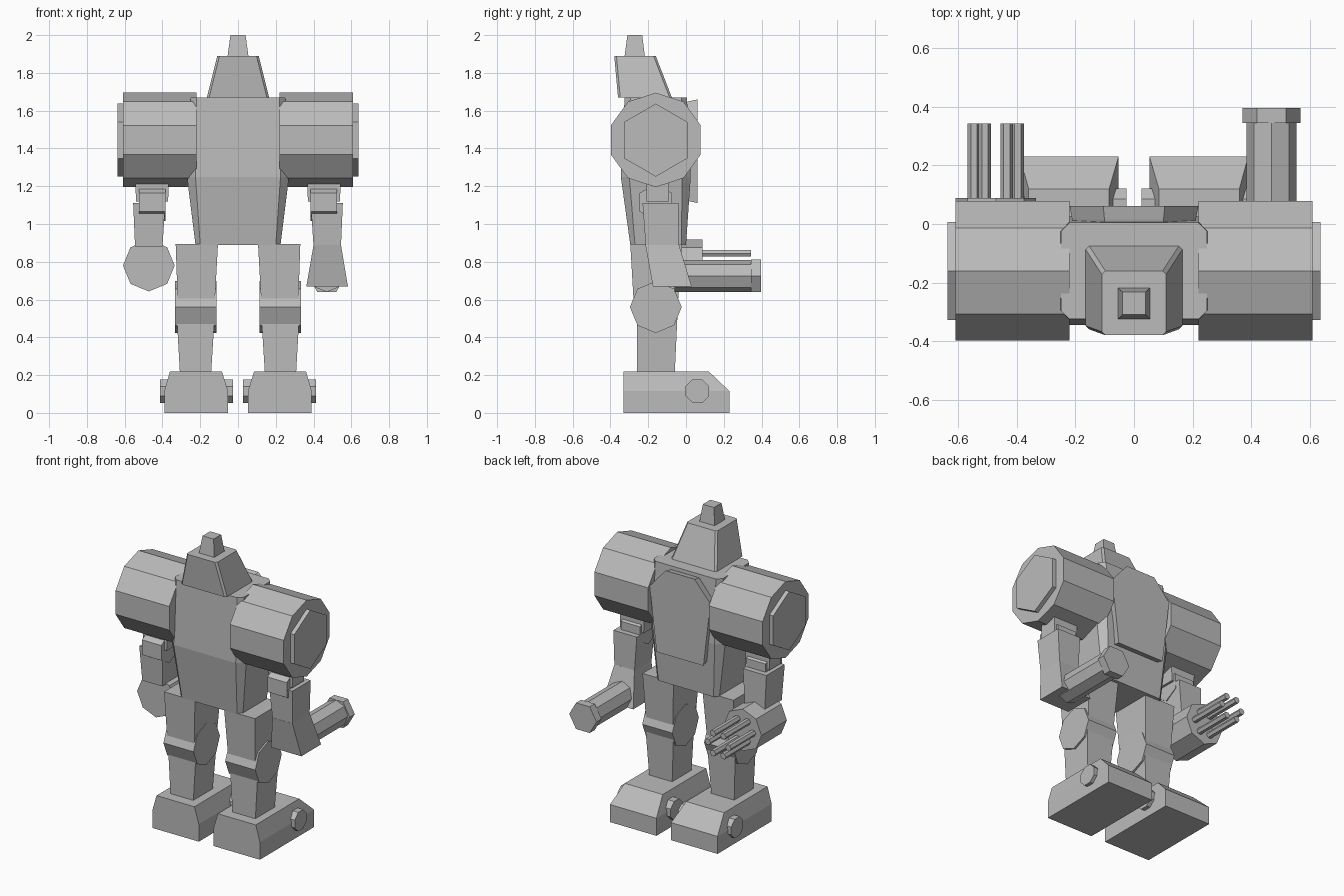
import bpy, bmesh
from math import cos, sin, pi
from mathutils import Vector

cube = bpy.data.objects.get("Cube")
if cube:
    bpy.data.objects.remove(cube, do_unlink=True)

grey = bpy.data.materials.new("plain grey")
grey.use_nodes = True
tone = (0.5, 0.5, 0.5, 1)
grey.diffuse_color = tone
grey.node_tree.nodes["Principled BSDF"].inputs["Base Color"].default_value = tone


def loft(name, rings):
    """Skin a stack of equal-sized rings and cap both ends."""
    bm = bmesh.new()
    loops = [[bm.verts.new(p) for p in ring] for ring in rings]
    for a, b in zip(loops, loops[1:]):
        for i in range(len(a)):
            j = (i + 1) % len(a)
            bm.faces.new((a[i], a[j], b[j], b[i]))
    bm.faces.new(loops[0])
    bm.faces.new(loops[-1])
    bmesh.ops.recalc_face_normals(bm, faces=bm.faces)
    mesh = bpy.data.meshes.new(name)
    bm.to_mesh(mesh)
    bm.free()
    mesh.materials.append(grey)
    obj = bpy.data.objects.new(name, mesh)
    bpy.context.collection.objects.link(obj)
    return obj


def rect(z, x0, x1, y0, y1, c=0.0):
    """Level rectangle at height z, with corners cut by c when given."""
    if not c:
        return [(x0, y0, z), (x1, y0, z), (x1, y1, z), (x0, y1, z)]
    return [(x0 + c, y0, z), (x1 - c, y0, z), (x1, y0 + c, z), (x1, y1 - c, z),
            (x1 - c, y1, z), (x0 + c, y1, z), (x0, y1 - c, z), (x0, y0 + c, z)]


def drum(name, axis, start, end, centre, radius, sides, phase=0.0):
    """Prism along x or y; centre is given in the other two axes."""
    rings = []
    for t in (start, end):
        ring = []
        for i in range(sides):
            a = 2 * pi * i / sides + phase
            u, v = centre[0] + radius * cos(a), centre[1] + radius * sin(a)
            ring.append((t, u, v) if axis == "x" else (u, t, v))
        rings.append(ring)
    return loft(name, rings)


def mirrored(obj, name):
    """Copy of a left part on the right side."""
    bm = bmesh.new()
    bm.from_mesh(obj.data)
    for v in bm.verts:
        v.co.x = -v.co.x
    bmesh.ops.reverse_faces(bm, faces=bm.faces)
    mesh = bpy.data.meshes.new(name)
    bm.to_mesh(mesh)
    bm.free()
    mesh.materials.append(grey)
    bpy.context.collection.objects.link(bpy.data.objects.new(name, mesh))


# Torso, head and antenna
loft("torso", [rect(0.89, -0.225, 0.225, -0.295, 0.0, 0.025),
               rect(1.25, -0.27, 0.27, -0.345, 0.025, 0.045),
               rect(1.67, -0.25, 0.25, -0.325, 0.005, 0.03)])
loft("head", [rect(1.67, -0.165, 0.165, -0.36, -0.075, 0.012),
              rect(1.89, -0.11, 0.11, -0.38, -0.16, 0.012)])
loft("antenna", [rect(1.89, -0.055, 0.055, -0.325, -0.218),
                 rect(2.0, -0.04, 0.04, -0.31, -0.232)])

# Back plate, slightly bevelled towards its outer face
half = [(0.105, 1.66), (0.22, 1.53), (0.17, 1.11)]
outline = half + [(-x, z) for x, z in reversed(half)]
mid = Vector((0, 1.4))
rings = []
for y, scale in ((-0.01, 0.93), (0.015, 0.96), (0.062, 1.0)):
    rings.append([(x * scale, y, mid.y + (z - mid.y) * scale) for x, z in outline])
loft("back_plate", rings)

# Left-side parts, each repeated on the right
parts = [
    drum("shoulder", "x", 0.22, 0.61, (-0.16, 1.445), 0.25, 10, pi / 2),
    drum("shoulder_cap", "x", 0.6, 0.637, (-0.16, 1.444), 0.193, 6, pi / 2),
    loft("upper_arm", [rect(1.12, 0.37, 0.54, -0.21, -0.09),
                       rect(1.28, 0.365, 0.545, -0.21, -0.09)]),
    drum("elbow", "x", 0.385, 0.525, (-0.16, 1.115), 0.098, 6, pi / 2),
    loft("forearm", [rect(0.88, 0.4, 0.545, -0.213, -0.037),
                     rect(1.11, 0.385, 0.555, -0.23, -0.04)]),
    loft("thigh", [rect(0.55, 0.125, 0.318, -0.275, -0.045),
                   rect(0.895, 0.106, 0.33, -0.295, -0.02)]),
    drum("knee", "x", 0.115, 0.333, (-0.16, 0.56), 0.137, 8),
    loft("shin", [rect(0.2, 0.143, 0.307, -0.26, -0.06),
                  rect(0.52, 0.123, 0.325, -0.26, -0.045)]),
    drum("ankle_bolt", "x", 0.026, 0.413, (0.06, 0.115), 0.067, 8, pi / 8),
    loft("foot", [rect(0.0, 0.053, 0.39, -0.33, 0.23),
                  rect(0.115, 0.053, 0.39, -0.33, 0.23),
                  rect(0.22, 0.085, 0.36, -0.33, 0.12)]),
]
for part in parts:
    base = part.name
    part.name = "left_" + base
    mirrored(part, "right_" + base)

# Left hand: slanted housing with one heavy barrel
loft("cannon_housing", [rect(0.67, 0.362, 0.582, -0.175, 0.03),
                        rect(0.89, 0.4, 0.545, -0.215, -0.037)])
drum("cannon_barrel", "y", -0.06, 0.36, (0.47, 0.725), 0.085, 8)
drum("cannon_muzzle", "y", 0.345, 0.397, (0.47, 0.725), 0.099, 6)

# Right hand: drum with a ring of thin barrels
hub = (-0.472, 0.78)
drum("gun_drum", "y", -0.175, 0.088, hub, 0.137, 8)
for i in range(6):
    a = i * pi / 3
    spot = (hub[0] + 0.075 * cos(a), hub[1] + 0.075 * sin(a))
    drum("gun_barrel", "y", 0.07, 0.343, spot, 0.021, 6)
